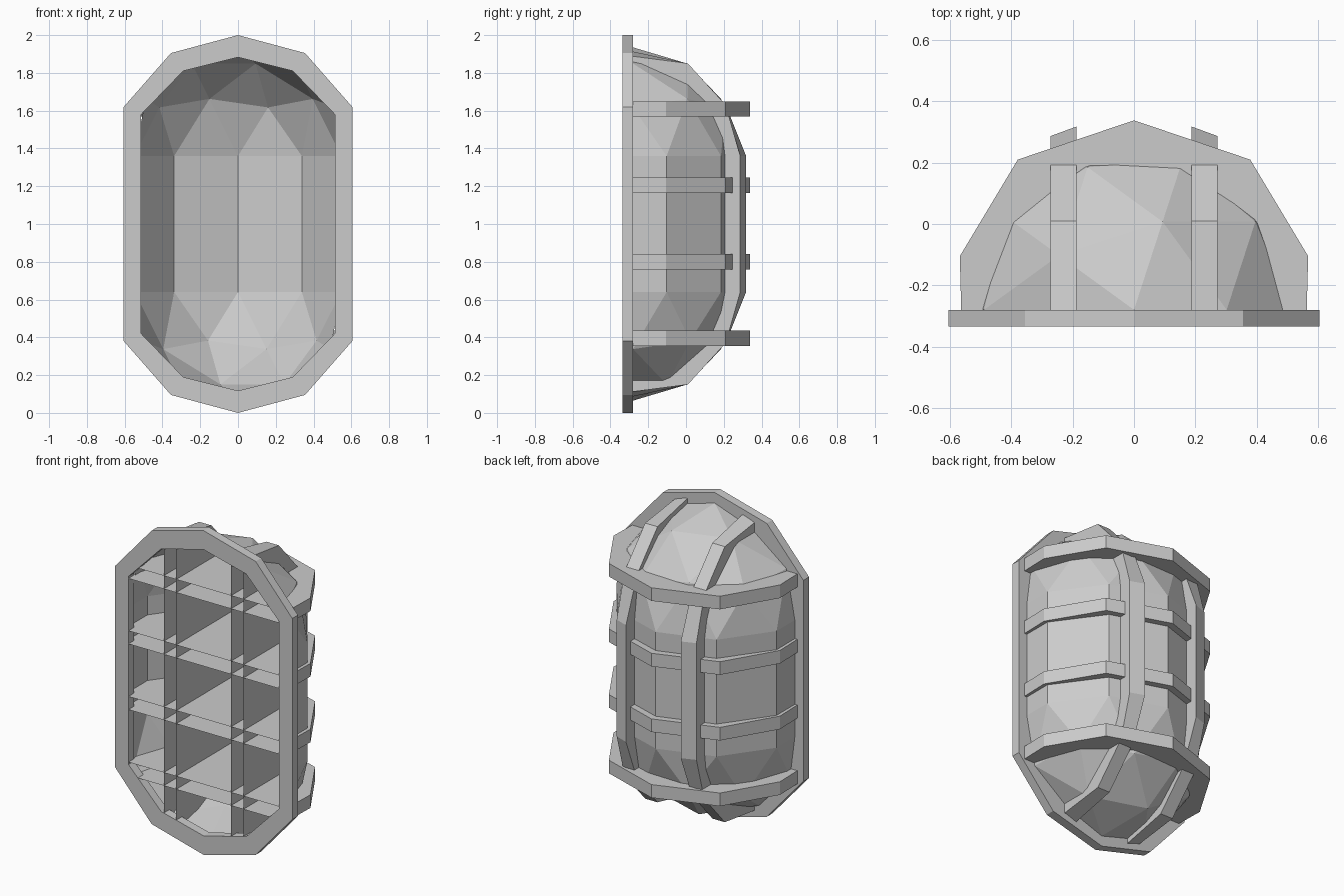
import bpy, bmesh

if "Cube" in bpy.data.objects:
    bpy.data.objects.remove(bpy.data.objects["Cube"])

BACK, SEAT = -0.335, -0.28      # front plane and rear plane of the mounting ring
R, HALF = 0.575, 0.36           # dome radius, half length of its straight part


def finish(bm, name):
    bmesh.ops.recalc_face_normals(bm, faces=bm.faces)
    me = bpy.data.meshes.new(name)
    bm.to_mesh(me)
    bm.free()
    ob = bpy.data.objects.new(name, me)
    bpy.context.collection.objects.link(ob)
    return ob


def loop(bm, pts):
    return [bm.verts.new(p) for p in pts]


def bridge(bm, a, b, closed=True):
    n = len(a)
    for i in range(n if closed else n - 1):
        j = (i + 1) % n
        bm.faces.new((a[i], a[j], b[j], b[i]))


def slab(name, pts_a, pts_b):
    # two flat sides and an outer rim, open at the front
    bm = bmesh.new()
    a, b = loop(bm, pts_a), loop(bm, pts_b)
    bm.faces.new(a)
    bm.faces.new(b[::-1])
    bridge(bm, a, b, closed=False)
    finish(bm, name)


def ring_outline(quarter):
    # mirror a quarter outline (side to top) into a full loop around z = 1
    top = quarter + [(-x, z) for x, z in quarter[-2::-1]]
    return top + [(x, -z) for x, z in top[::-1]]


# mounting ring
outer = ring_outline([(0.605, 0.62), (0.355, 0.905), (0, 1.0)])
inner = ring_outline([(0.513, 0.58), (0.29, 0.81), (0, 0.883)])
bm = bmesh.new()
loops = [loop(bm, [(x, y, 1 + z) for x, z in o])
         for o, y in ((outer, BACK), (outer, SEAT), (inner, SEAT), (inner, BACK))]
for i in range(4):
    bridge(bm, loops[i], loops[(i + 1) % 4])
finish(bm, "mounting_ring")

# dome: icosphere split at the equator, stretched, then halved
bm = bmesh.new()
bmesh.ops.create_icosphere(bm, subdivisions=2, radius=R)
equator = [e for e in bm.edges if all(abs(v.co.z) < 1e-4 for v in e.verts)]
bmesh.ops.split_edges(bm, edges=equator)
for f in bm.faces:
    up = HALF if f.calc_center_median().z > 0 else -HALF
    for v in f.verts:
        if not v.tag:
            v.tag = True
            v.co.z += up
rim = [e for e in bm.edges if e.is_boundary]
bmesh.ops.bridge_loops(bm, edges=rim)
bmesh.ops.translate(bm, verts=bm.verts, vec=(0, SEAT, 1))
bmesh.ops.bisect_plane(bm, geom=bm.verts[:] + bm.edges[:] + bm.faces[:],
                       plane_co=(0, SEAT, 0), plane_no=(0, -1, 0), clear_outer=True)
finish(bm, "dome")

# crosswise cage bars
half = [(0.562, BACK), (0.568, -0.105), (0.379, 0.21)]
hoop = half + [(0, 0.338)] + [(-x, y) for x, y in half[::-1]]
for i, z in enumerate((0.354, 0.759, 1.164, 1.568)):
    slab(f"cross_bar_{i + 1}", [(x, y, z) for x, y in hoop],
         [(x, y, z + 0.081) for x, y in hoop])


# lengthwise cage bars
def length_loop(x, end_z, crown_y):
    h = [(BACK, end_z), (0.01, 0.85), (0.21, 0.63), (crown_y, HALF)]
    full = h + [(y, -z) for y, z in h[::-1]]
    return [(x, y, 1 + z) for y, z in full]


for side, s in (("left", -1), ("right", 1)):
    slab(f"length_bar_{side}", length_loop(s * 0.187, 0.925, 0.318),
         length_loop(s * 0.272, 0.895, 0.287))
